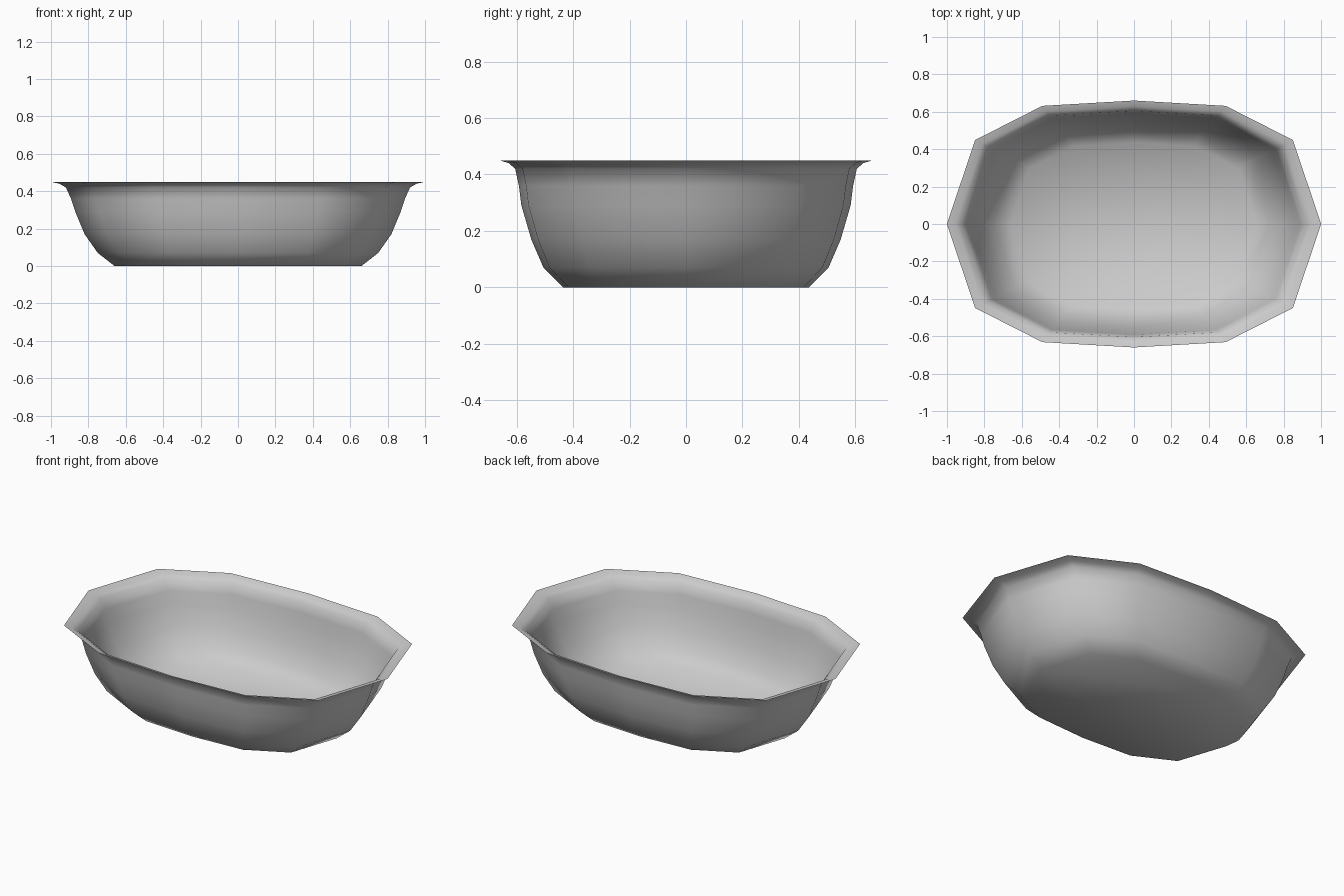
import bpy, bmesh

cube = bpy.data.objects.get("Cube")
if cube:
    bpy.data.objects.remove(cube, do_unlink=True)

# Plain grey material
grey = bpy.data.materials.new("plain_grey")
grey.use_nodes = True
colour = (0.6, 0.6, 0.6, 1)
grey.diffuse_color = colour
grey.node_tree.nodes["Principled BSDF"].inputs["Base Color"].default_value = colour

# Twelve-sided oval outline, mirrored from one quarter
quarter = [(1, 0), (0.85, 0.68), (0.49, 0.957), (0, 1)]
half = quarter + [(-x, y) for x, y in quarter[-2::-1]]
outline = half + [(x, -y) for x, y in half[-2:0:-1]]

# Wall profile from floor to flared lip: half length, half width, height
profile = [(0.66, 0.435, 0), (0.75, 0.505, 0.07), (0.82, 0.548, 0.17),
           (0.87, 0.583, 0.29), (0.893, 0.592, 0.36), (0.92, 0.605, 0.42),
           (0.955, 0.628, 0.44), (1, 0.66, 0.45)]

# Basin shell: floor, wall rings and lip
bm = bmesh.new()
rings = [[bm.verts.new((x * rx, y * ry, z)) for x, y in outline]
         for rx, ry, z in profile]
bm.faces.new(rings[0][::-1])
for low, high in zip(rings, rings[1:]):
    for i in range(len(outline)):
        j = (i + 1) % len(outline)
        bm.faces.new((low[i], low[j], high[j], high[i]))
for face in bm.faces:
    face.smooth = True

mesh = bpy.data.meshes.new("basin")
bm.to_mesh(mesh)
bm.free()
mesh.materials.append(grey)
basin = bpy.data.objects.new("basin", mesh)
bpy.context.collection.objects.link(basin)
